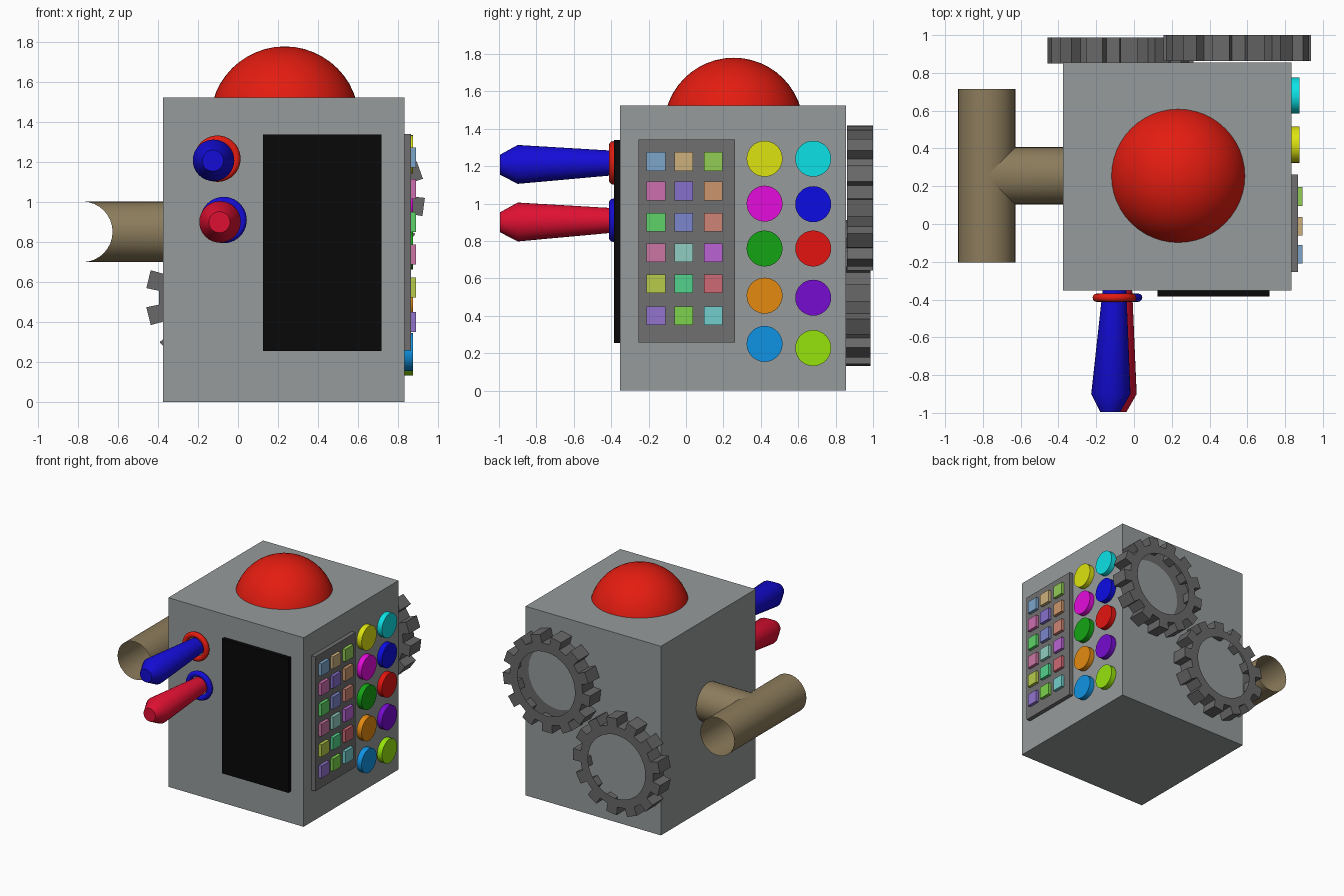
import bpy, bmesh
from math import sin, cos, pi, sqrt, radians
from mathutils import Matrix, Vector

if "Cube" in bpy.data.objects:
    bpy.data.objects.remove(bpy.data.objects["Cube"])


def paint(obj, rgb):
    """Give an object a flat colour, 0-255 display values."""
    key = "colour_%d_%d_%d" % rgb
    mat = bpy.data.materials.get(key)
    if mat is None:
        mat = bpy.data.materials.new(key)
        mat.diffuse_color = [((c / 255 + 0.055) / 1.055) ** 2.4 if c > 10 else c / 3294
                             for c in rgb] + [1]
        mat.use_nodes = True
        mat.node_tree.nodes["Principled BSDF"].inputs["Base Color"].default_value = mat.diffuse_color
    obj.data.materials.append(mat)


def finish(name, bm, rgb=None, smooth=False, recalc=True):
    if recalc:
        bmesh.ops.recalc_face_normals(bm, faces=bm.faces)
    me = bpy.data.meshes.new(name)
    bm.to_mesh(me)
    bm.free()
    obj = bpy.data.objects.new(name, me)
    bpy.context.collection.objects.link(obj)
    if smooth:
        me.shade_smooth()
        bpy.ops.object.select_all(action='DESELECT')
        obj.select_set(True)
        bpy.context.view_layer.objects.active = obj
        bpy.ops.object.shade_smooth_by_angle(angle=radians(35))
    if rgb:
        paint(obj, rgb)
    return obj


def box(name, lo, hi, rgb=None):
    lo, hi = Vector(lo), Vector(hi)
    bm = bmesh.new()
    bmesh.ops.create_cube(bm, size=1, matrix=Matrix.Translation((lo + hi) / 2)
                          @ Matrix.Diagonal((*(hi - lo), 1)))
    return finish(name, bm, rgb)


def loft(name, rings, rgb, caps=True):
    """Skin a list of equal-length closed point rings."""
    bm = bmesh.new()
    vs = [[bm.verts.new(p) for p in ring] for ring in rings]
    n = len(vs[0])
    for a, b in zip(vs, vs[1:]):
        for i in range(n):
            j = (i + 1) % n
            bm.faces.new((a[i], a[j], b[j], b[i]))
    if caps:
        bm.faces.new(vs[0])
        bm.faces.new(vs[-1])
    return finish(name, bm, rgb, smooth=True)


def circle_y(x, y, z, r, n=32):
    return [(x + r * cos(2 * pi * i / n), y, z + r * sin(2 * pi * i / n)) for i in range(n)]


def circle_x(x, y, z, r, n=32):
    return [(x, y + r * cos(2 * pi * i / n), z + r * sin(2 * pi * i / n)) for i in range(n)]


# Body and front screen
box("body", (-0.375, -0.353, 0), (0.833, 0.855, 1.525), (150, 155, 155))
box("screen", (0.125, -0.385, 0.255), (0.718, -0.34, 1.34), (8, 8, 8))

# Dome light on top
bm = bmesh.new()
bmesh.ops.create_uvsphere(bm, u_segments=48, v_segments=24, radius=0.373,
                          matrix=Matrix.Translation((0.234, 0.255, 1.407)))
finish("dome_light", bm, (228, 28, 16), smooth=True)


# Levers with ring collars
def lever(name, base, tip, colour, ring_colour):
    rings = []
    for y, r in ((-0.34, 0.062), (-0.90, 0.104), (-0.995, 0.053)):
        t = (y + 0.34) / -0.66
        x, z = (base[k] + (tip[k] - base[k]) * t for k in (0, 1))
        rings.append(circle_y(x, y, z, r))
    loft(name, rings, colour)
    bpy.ops.mesh.primitive_torus_add(major_radius=0.094, minor_radius=0.022,
                                     major_segments=40, minor_segments=12,
                                     location=(base[0], -0.39, base[1]),
                                     rotation=(pi / 2, 0, 0))
    ring = bpy.context.object
    ring.name = name + "_collar"
    ring.data.shade_smooth()
    paint(ring, ring_colour)


BLUE, RED = (20, 12, 215), (228, 28, 16)
lever("upper_lever", (-0.103, 1.218), (-0.126, 1.208), BLUE, RED)
lever("lower_lever", (-0.072, 0.911), (-0.093, 0.900), (222, 16, 50), BLUE)

# Keypad on the right side
box("keypad_panel", (0.82, -0.253, 0.257), (0.867, 0.261, 1.342), (112, 112, 112))
keys = [((124, 166, 202), (204, 176, 124), (146, 204, 84)),
        ((204, 110, 174), (134, 112, 204), (204, 150, 108)),
        ((94, 210, 104), (124, 134, 204), (206, 132, 118)),
        ((204, 118, 164), (144, 206, 194), (186, 100, 212)),
        ((184, 204, 74), (84, 210, 140), (206, 104, 116)),
        ((146, 116, 206), (124, 210, 76), (114, 206, 204))]
for z, row in zip((1.225, 1.067, 0.90, 0.738, 0.572, 0.401), keys):
    for y, rgb in zip((-0.16, -0.012, 0.146), row):
        box("key", (0.86, y - 0.05, z - 0.05), (0.892, y + 0.05, z + 0.05), rgb)

# Round buttons
columns = [(0.42, (1.24, 1.0, 0.76, 0.508, 0.25),
            ((222, 228, 16), (228, 12, 220), (20, 165, 20), (228, 138, 16), (16, 148, 228))),
           (0.68, (1.24, 0.997, 0.76, 0.497, 0.228),
            ((12, 226, 230), (12, 12, 228), (228, 20, 16), (118, 12, 208), (150, 228, 12)))]
for y, heights, colours in columns:
    for z, rgb in zip(heights, colours):
        loft("round_button", [circle_x(0.82, y, z, 0.096), circle_x(0.876, y, z, 0.096)], rgb)

# Open T-shaped pipe on the left side
PIPE = (140, 124, 92)
px, pz, pr = -0.78, 0.852, 0.152
loft("cross_pipe", [circle_y(px, -0.203, pz, pr), circle_y(px, 0.715, pz, pr)], PIPE, caps=False)
saddle = [(px + sqrt(max(0, pr ** 2 - (z - pz) ** 2)), y, z)
          for _, y, z in circle_x(0, 0.255, pz, pr)]
loft("branch_pipe", [saddle, circle_x(-0.36, 0.255, pz, pr)], PIPE, caps=False)


# Hollow-rimmed gears on the back
def gear(name, cx, cz, y0, y1, phase, teeth=13, tip=0.39, root=0.325, hole=0.256):
    pitch = 2 * pi / teeth
    outer, inner = [], []
    for k in range(teeth):
        for f, r in ((-0.28, root), (-0.245, tip), (0.245, tip), (0.28, root)):
            a = phase + (k + f) * pitch
            outer.append((cx + r * cos(a), cz + r * sin(a)))
        for f in (-0.28, -0.1, 0.1, 0.28):
            a = phase + (k + f) * pitch
            inner.append((cx + hole * cos(a), cz + hole * sin(a)))
    bm = bmesh.new()
    loops = [[bm.verts.new((x, y, z)) for x, z in pts]
             for pts, y in ((inner, y0), (outer, y0), (outer, y1), (inner, y1))]
    n = len(outer)
    for a, b in zip(loops, loops[1:]):
        for i in range(n):
            j = (i + 1) % n
            bm.faces.new((a[i], a[j], b[j], b[i]))
    finish(name, bm, (104, 104, 104))


gear("upper_gear", 0.546, 1.03, 0.862, 1.0, radians(-8))
gear("lower_gear", -0.072, 0.522, 0.85, 0.987, pi + pi / 13)
